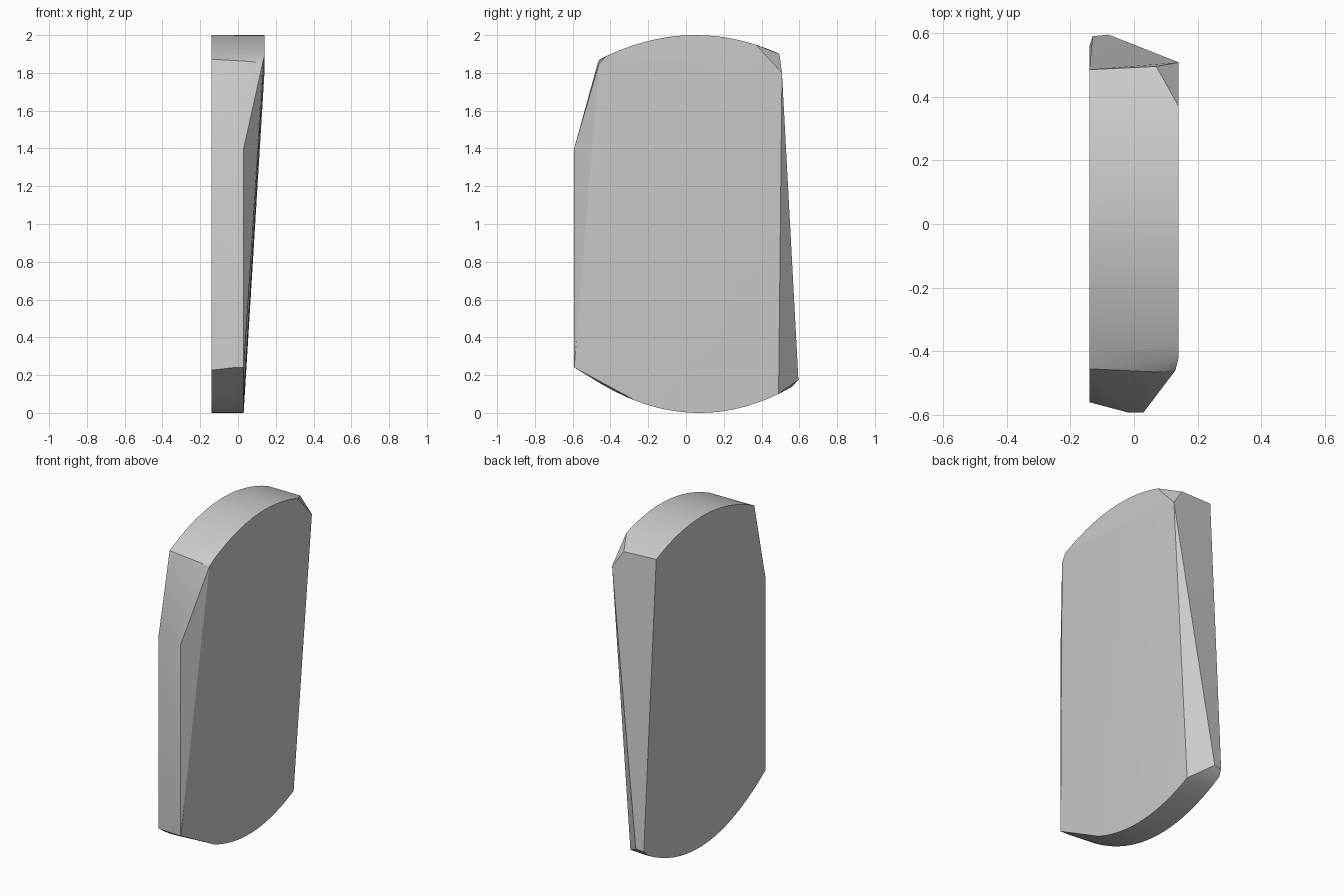
import bpy, bmesh

cube = bpy.data.objects.get("Cube")
if cube:
    bpy.data.objects.remove(cube, do_unlink=True)

LEFT, RIGHT, FOOT = -0.14, 0.14, 0.03   # side planes; one side leans in to the foot
STEPS = 18


def crown(y):
    return 2.0 - 0.5 * (y - 0.05) ** 2


def rocker(y):
    return 0.57 * (y - 0.07) ** 2


def arc(x, y0, y1, height):
    """Points along a curved rim at constant x."""
    ys = [y0 + (y1 - y0) * i / STEPS for i in range(STEPS + 1)]
    return [(x, y, height(y)) for y in ys]


# Curved top and bottom rims
points = arc(LEFT, -0.455, 0.485, crown) + arc(RIGHT, -0.42, 0.37, crown)
points += arc(LEFT, -0.56, 0.56, rocker) + arc(FOOT, -0.27, 0.49, rocker)

# Front edge and its sloped shoulder
for z in (0.24, 1.4):
    points += [(-0.02, -0.592, z), (FOOT, -0.592, z)]
points += [(LEFT, -0.56, 1.4), (0.07, -0.465, 1.86), (0.13, -0.46, 1.85)]

# Back edge with clipped top corner and flared heel
points += [(0.07, 0.495, 1.9), (RIGHT, 0.508, 1.8),
           (-0.08, 0.595, 0.175), (-0.13, 0.59, 0.17)]

# Skin the slab
bm = bmesh.new()
for p in points:
    bm.verts.new(p)
hull = bmesh.ops.convex_hull(bm, input=bm.verts[:])
loose = [v for v in bm.verts if not v.link_faces]
bmesh.ops.delete(bm, geom=loose, context='VERTS')
bmesh.ops.dissolve_limit(bm, angle_limit=0.01, verts=bm.verts[:], edges=bm.edges[:])
bmesh.ops.recalc_face_normals(bm, faces=bm.faces[:])
mesh = bpy.data.meshes.new("faceted_slab")
bm.to_mesh(mesh)
bm.free()
slab = bpy.data.objects.new("faceted_slab", mesh)
bpy.context.collection.objects.link(slab)

# Plain grey surface
grey = bpy.data.materials.new("plain grey")
grey.use_nodes = True
colour = (0.6, 0.6, 0.6, 1.0)
grey.diffuse_color = colour
grey.node_tree.nodes["Principled BSDF"].inputs["Base Color"].default_value = colour
mesh.materials.append(grey)

# Smooth the curves, keep the cut edges crisp
bpy.ops.object.select_all(action='DESELECT')
slab.select_set(True)
bpy.context.view_layer.objects.active = slab
bpy.ops.object.shade_smooth_by_angle(angle=0.42)
